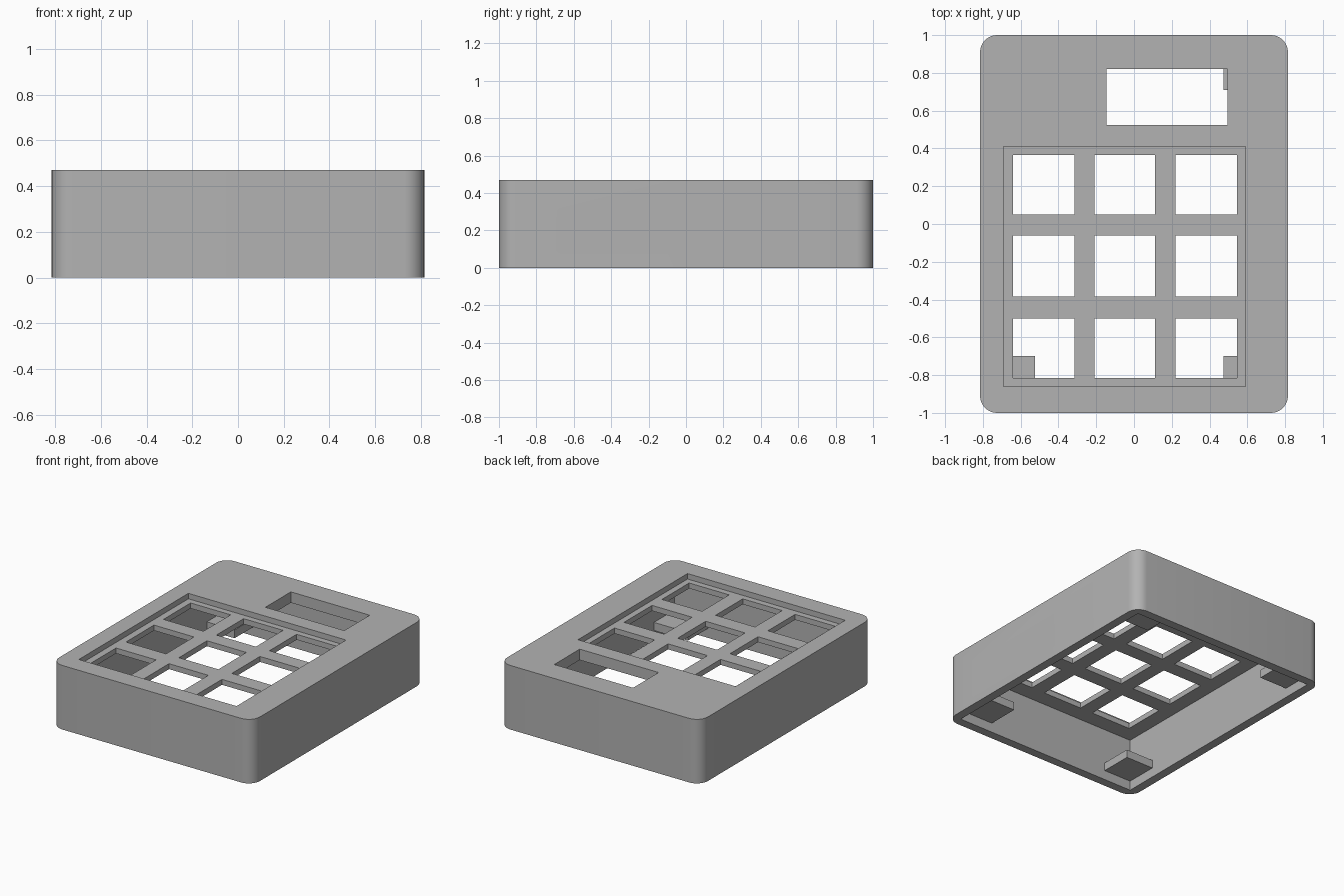
import bpy, bmesh
from math import cos, sin, pi, radians
from mathutils import Matrix

cube = bpy.data.objects.get("Cube")
if cube:
    bpy.data.objects.remove(cube, do_unlink=True)

grey = bpy.data.materials.new("plain grey")
grey.use_nodes = True
colour = (0.45, 0.45, 0.45, 1)
grey.diffuse_color = colour
grey.node_tree.nodes["Principled BSDF"].inputs["Base Color"].default_value = colour


def block(name, x, y, z, radius=0, matrix=Matrix()):
    """Box between (min, max) pairs, with optional rounded upright corners."""
    bm = bmesh.new()
    outline = []
    steps = 8 if radius else 0
    corners = [(x[1], y[1], -1, -1), (x[0], y[1], 1, -1),
               (x[0], y[0], 1, 1), (x[1], y[0], -1, 1)]
    for i, (cx, cy, sx, sy) in enumerate(corners):
        for k in range(steps + 1):
            a = pi / 2 * (i + k / max(steps, 1))
            outline.append(bm.verts.new((cx + radius * (sx + cos(a)) if radius else cx,
                                         cy + radius * (sy + sin(a)) if radius else cy, z[0])))
    face = bm.faces.new(outline)
    top = bmesh.ops.extrude_face_region(bm, geom=[face])["geom"]
    bmesh.ops.translate(bm, vec=(0, 0, z[1] - z[0]),
                        verts=[v for v in top if isinstance(v, bmesh.types.BMVert)])
    bm.transform(matrix)
    bmesh.ops.recalc_face_normals(bm, faces=bm.faces)
    mesh = bpy.data.meshes.new(name)
    bm.to_mesh(mesh)
    bm.free()
    mesh.materials.append(grey)
    obj = bpy.data.objects.new(name, mesh)
    bpy.context.collection.objects.link(obj)
    return obj


def cut(target, cutter):
    """Subtract the cutter from the target, then discard it."""
    mod = target.modifiers.new("cut", 'BOOLEAN')
    mod.operation, mod.solver, mod.object = 'DIFFERENCE', 'EXACT', cutter
    bpy.context.view_layer.objects.active = target
    bpy.ops.object.modifier_apply(modifier=mod.name)
    bpy.data.objects.remove(cutter, do_unlink=True)


HALF_X, HEIGHT, WALL, CEILING, RECESS = 0.815, 0.47, 0.065, 0.39, 0.43
IN_X, IN_Y = HALF_X - WALL, 1 - WALL

# Rounded shell, hollow and open underneath
case = block("case", (-HALF_X, HALF_X), (-1, 1), (0, HEIGHT), 0.09)
cut(case, block("cavity", (-IN_X, IN_X), (-IN_Y, IN_Y), (-0.1, CEILING)))

# Shallow keypad recess and display opening
cut(case, block("recess", (-0.69, 0.59), (-0.86, 0.41), (RECESS, 0.6)))
cut(case, block("display_opening", (-0.145, 0.495), (0.525, 0.82), (0.3, 0.6)))

# Three by three grid of key openings
for x in ((-0.64, -0.315), (-0.21, 0.11), (0.22, 0.545)):
    for y in ((-0.815, -0.5), (-0.385, -0.06), (0.05, 0.365)):
        cut(case, block("key_opening", x, y, (0.3, 0.6)))

# Rounded slot through the left wall, its outline turned to face sideways
sideways = Matrix(((0, 0, 1, 0), (1, 0, 0, 0), (0, 1, 0, 0), (0, 0, 0, 1)))
cut(case, block("side_slot", (-0.68, 0.0), (0.08, 0.31), (0.7, 0.9), 0.035, sideways))

# Mounting tabs in the inner corners
for side, x in (("left", (0.475, IN_X)), ("right", (-IN_X, -0.525))):
    for end, y in (("front", (-IN_Y, -0.7)), ("back", (0.71, IN_Y))):
        block(f"mounting_tab_{end}_{side}", x, y, (0.07, 0.13))

# Smooth the rounded edges only
bpy.ops.object.select_all(action='DESELECT')
case.select_set(True)
bpy.context.view_layer.objects.active = case
bpy.ops.object.shade_smooth_by_angle(angle=radians(30))
